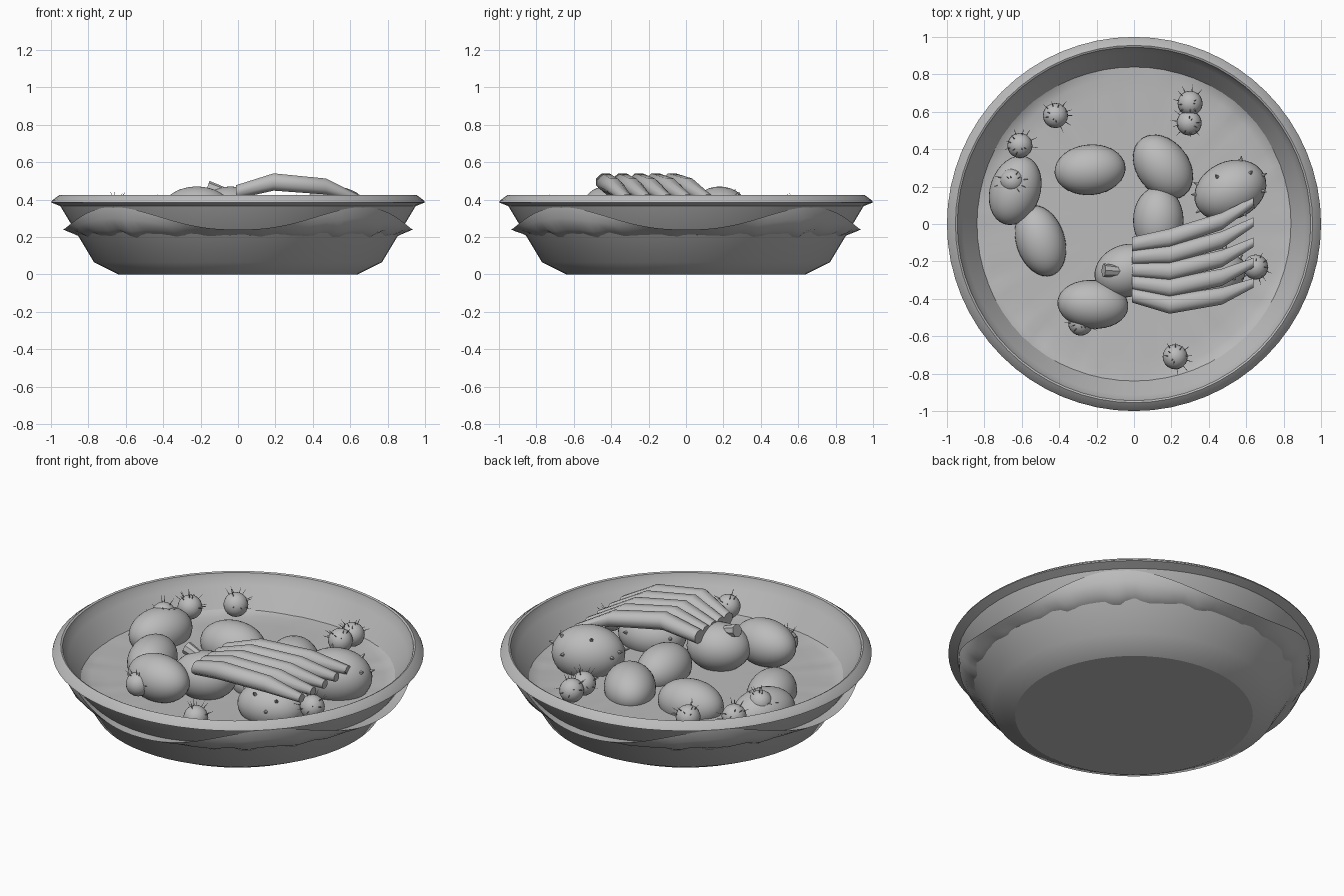
import bpy, bmesh, math, random
from mathutils import Vector, Matrix

if "Cube" in bpy.data.objects:
    bpy.data.objects.remove(bpy.data.objects["Cube"])

random.seed(4)
grey = bpy.data.materials.new("plain grey")
grey.diffuse_color = (0.5, 0.5, 0.5, 1)
grey.use_nodes = True
grey.node_tree.nodes["Principled BSDF"].inputs["Base Color"].default_value = grey.diffuse_color


def finish(name, bm, smooth=True, angle=35):
    bmesh.ops.recalc_face_normals(bm, faces=bm.faces)
    mesh = bpy.data.meshes.new(name)
    bm.to_mesh(mesh)
    bm.free()
    mesh.materials.append(grey)
    ob = bpy.data.objects.new(name, mesh)
    bpy.context.collection.objects.link(ob)
    if smooth:
        bpy.ops.object.select_all(action='DESELECT')
        ob.select_set(True)
        bpy.context.view_layer.objects.active = ob
        bpy.ops.object.shade_smooth_by_angle(angle=math.radians(angle))
    return ob


def bridge(bm, a, b):
    n = len(a)
    for i in range(n):
        bm.faces.new((a[i], a[(i + 1) % n], b[(i + 1) % n], b[i]))


def add_rings(bm, rings):
    """Loft rings of points and cap both ends."""
    loops = [[bm.verts.new(p) for p in ring] for ring in rings]
    for a, b in zip(loops, loops[1:]):
        bridge(bm, a, b)
    bm.faces.new(loops[0][::-1])
    bm.faces.new(loops[-1])


def circle(r, z, n=64):
    return [(r * math.cos(2 * math.pi * i / n), r * math.sin(2 * math.pi * i / n), z)
            for i in range(n)]


def spike(bm, base, direction, radius, length, sides=5):
    d = Vector(direction).normalized()
    m = Matrix.Translation(Vector(base) + d * length / 2) @ d.to_track_quat('Z', 'Y').to_matrix().to_4x4()
    bmesh.ops.create_cone(bm, cap_ends=True, segments=sides, radius1=radius,
                          radius2=radius * 0.2, depth=length, matrix=m)


# Bowl: outer wall, rim and inner wall as one lathe, with a crisp foot edge
bm = bmesh.new()
profile = [(0.64, 0), (0.77, 0.065), (0.95, 0.365), (1.0, 0.385), (0.995, 0.395),
           (0.955, 0.425), (0.945, 0.42), (0.938, 0.395), (0.915, 0.36), (0.75, 0.09), (0.62, 0.04)]
add_rings(bm, [circle(r, z) for r, z in profile])
bowl = finish("bowl", bm, angle=33)
for e in bowl.data.edges:
    if all(bowl.data.vertices[v].co.z < 0.001 for v in e.vertices):
        e.use_edge_sharp = True

# Filling: flat pool whose wavy edge climbs in four places and pokes through the wall
bm = bmesh.new()
N = 128
rows = [[] for _ in range(9)]
for i in range(N):
    t = 2 * math.pi * i / N
    c = (0.5 - 0.5 * math.cos(4 * t)) ** 1.25
    w = (0.004 + 0.005 * c) * (math.sin(23 * t) + 0.6 * math.sin(37 * t + 1))
    section = [(0.3, 0.23), (0.70, 0.23), (0.79, 0.233 + w / 2),
               (0.85 + 0.005 * c, 0.237 + 0.015 * c), (0.935 + 0.01 * c, 0.240 + 0.12 * c),
               (0.912 + 0.028 * c, 0.230 + 0.07 * c), (0.875 + 0.03 * c, 0.217 + 0.02 * c + w / 2),
               (0.84, 0.203 + w), (0.76, 0.20)]
    for row, (r, z) in zip(rows, section):
        row.append((r * math.cos(t), r * math.sin(t), z))
add_rings(bm, rows)
finish("filling", bm, angle=60)

# Egg-shaped vegetables: x, y, z, half length, half width, half height, turn in degrees
eggs = [(-0.235, 0.29, 0.26, 0.19, 0.135, 0.13, 5),
        (0.155, 0.305, 0.255, 0.19, 0.14, 0.13, -52),
        (-0.635, 0.18, 0.275, 0.19, 0.135, 0.13, 72),
        (-0.50, -0.09, 0.245, 0.195, 0.13, 0.125, -72),
        (0.13, 0.02, 0.27, 0.18, 0.135, 0.13, 90),
        (0.515, 0.18, 0.315, 0.20, 0.155, 0.155, 25),
        (-0.04, -0.25, 0.335, 0.175, 0.14, 0.135, 20),
        (-0.22, -0.43, 0.34, 0.19, 0.13, 0.13, -5),
        (0.41, -0.27, 0.285, 0.19, 0.14, 0.13, 15)]
for k, (x, y, z, a, b, h, turn) in enumerate(eggs):
    bm = bmesh.new()
    m = Matrix.Translation((x, y, z)) @ Matrix.Rotation(math.radians(turn), 4, 'Z')
    bmesh.ops.create_uvsphere(bm, u_segments=32, v_segments=18, radius=1,
                              matrix=m @ Matrix.Diagonal((a, b, h, 1)))
    finish(f"egg_vegetable_{k + 1}", bm)
    if k in (5, 8):
        # Short thorns scattered over the two thorny vegetables
        bm = bmesh.new()
        for j in range(11):
            az, el = j * 2.4, math.radians(5 + 50 * random.random())
            u = Vector((math.cos(az) * math.cos(el), math.sin(az) * math.cos(el), math.sin(el)))
            p = m @ Vector((u.x * a, u.y * b, u.z * h))
            n = m.to_3x3() @ Vector((u.x / a, u.y / b, u.z / h))
            spike(bm, p, n, 0.011, 0.025)
        finish(f"thorns_{k + 1}", bm, smooth=False)

# Cut stalk on the middle vegetable
bm = bmesh.new()
spike_dir = Vector((-1, 0.05, 0.3)).normalized()
bmesh.ops.create_cone(bm, cap_ends=True, segments=8, radius1=0.027, radius2=0.037, depth=0.10,
                      matrix=Matrix.Translation((-0.115, -0.25, 0.450))
                      @ spike_dir.to_track_quat('Z', 'Y').to_matrix().to_4x4())
finish("stalk", bm, smooth=False)

# Small berries covered with fine bristles
berries = [(-0.42, 0.58, 0.337), (-0.61, 0.42, 0.332), (0.30, 0.645, 0.327), (0.295, 0.54, 0.33),
           (-0.65, 0.23, 0.352), (0.65, -0.23, 0.325), (0.22, -0.71, 0.33), (-0.285, -0.53, 0.325)]
for k, c in enumerate(berries):
    bm = bmesh.new()
    bmesh.ops.create_uvsphere(bm, u_segments=20, v_segments=12, radius=0.067,
                              matrix=Matrix.Translation(c))
    finish(f"berry_{k + 1}", bm)
    bm = bmesh.new()
    for j in range(12):
        az, el = j * 2.4 + k, math.radians(80 * ((j * 5) % 12) / 12)
        d = Vector((math.cos(az) * math.cos(el), math.sin(az) * math.cos(el), math.sin(el)))
        spike(bm, Vector(c) + d * 0.06, d, 0.003, 0.042, 4)
    finish(f"bristles_{k + 1}", bm, smooth=False)

# Fan of five bent tapering slices lying side by side
for k in range(5):
    f = k / 4
    path = [(-0.01, -0.38 + 0.27 * f, 0.44, 0.8), (0.19, -0.43 + 0.355 * f, 0.494, 1.0),
            (0.47, -0.385 + 0.40 * f, 0.47, 0.92), (0.64, -0.315 + 0.435 * f, 0.405, 0.5)]
    rings = []
    for x, y, z, s in path:
        ring = []
        for j in range(8):
            t = math.pi * (j + 0.5) / 4
            u, v = 0.054 * s * math.sin(t), 0.05 * s * math.cos(t)
            ring.append((x, y + u, z + v))
        rings.append(ring)
    bm = bmesh.new()
    add_rings(bm, rings)
    finish(f"fan_slice_{k + 1}", bm, angle=50)
